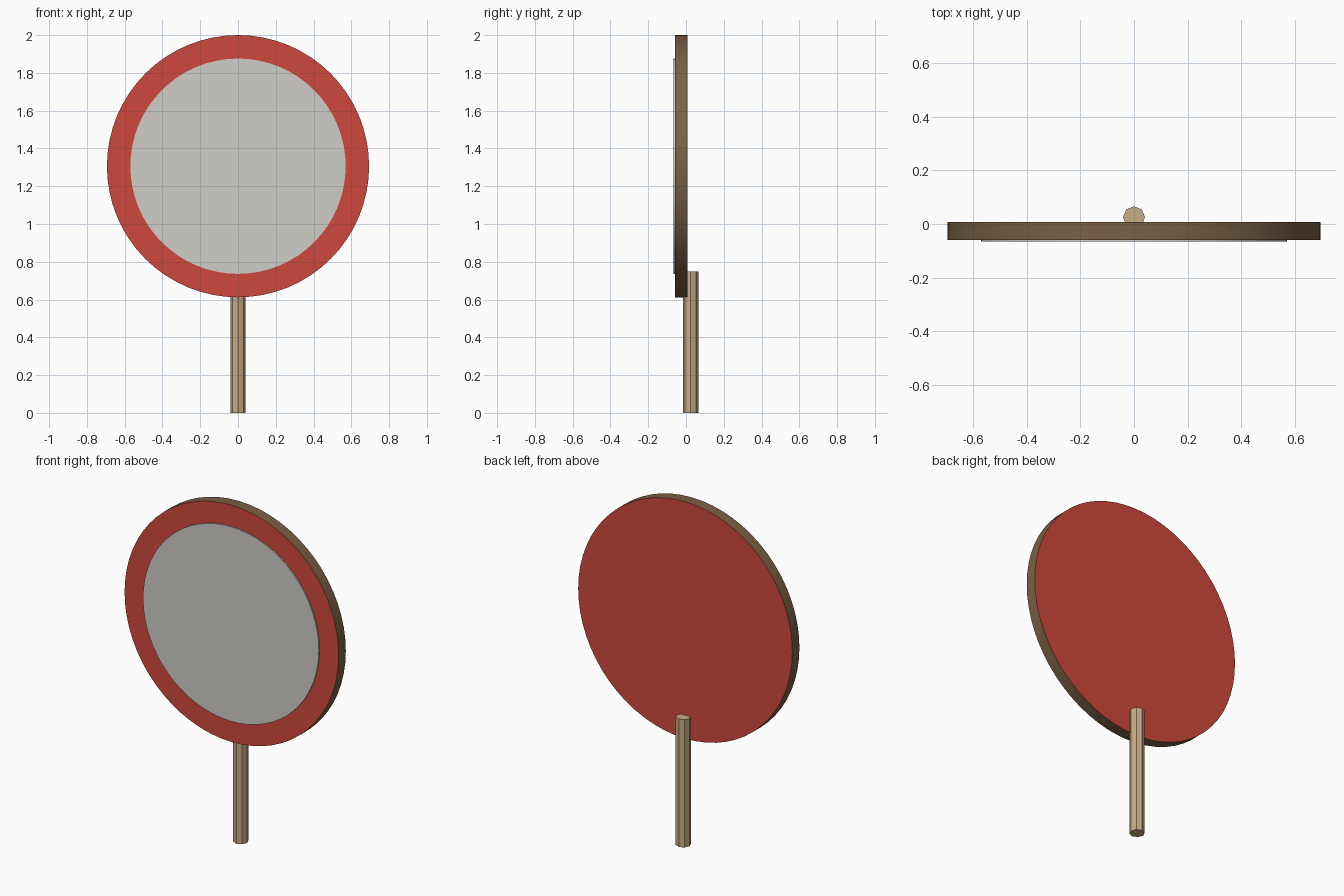
import bpy, math

if "Cube" in bpy.data.objects:
    bpy.data.objects.remove(bpy.data.objects["Cube"])


def material(name, rgb):
    """Flat colour from 8-bit sRGB, stored as linear."""
    lin = [((c / 255 + 0.055) / 1.055) ** 2.4 for c in rgb]
    m = bpy.data.materials.new(name)
    m.diffuse_color = (*lin, 1)
    m.use_nodes = True
    m.node_tree.nodes["Principled BSDF"].inputs["Base Color"].default_value = m.diffuse_color
    return m


red = material("red paint", (207, 72, 60))
brown = material("brown rim", (122, 96, 68))
pale = material("pale grey", (207, 205, 198))
wood = material("light wood", (198, 172, 132))


def disc(name, radius, y_front, y_back, z, mats, sides=64):
    """Upright disc facing -y; the second material goes on the rim."""
    bpy.ops.mesh.primitive_cylinder_add(
        vertices=sides, radius=radius, depth=y_back - y_front,
        location=(0, (y_front + y_back) / 2, z), rotation=(math.pi / 2, 0, 0))
    ob = bpy.context.object
    ob.name = name
    for m in mats:
        ob.data.materials.append(m)
    for p in ob.data.polygons:
        p.material_index = 0 if abs(p.normal.z) > 0.9 else len(mats) - 1
    bpy.ops.object.shade_smooth_by_angle(angle=math.radians(30))
    return ob


# Round sign board with raised centre plate
CENTRE_Z, RADIUS = 1.306, 0.694
disc("sign_board", RADIUS, -0.059, 0.007, CENTRE_Z, [red, brown])
disc("centre_plate", 0.57, -0.066, -0.058, CENTRE_Z, [pale])

# Octagonal wooden handle, partly sunk into the back of the board
bpy.ops.mesh.primitive_cylinder_add(vertices=8, radius=0.041, depth=0.749,
                                    location=(0, 0.025, 0.749 / 2))
handle = bpy.context.object
handle.name = "handle"
handle.data.materials.append(wood)
